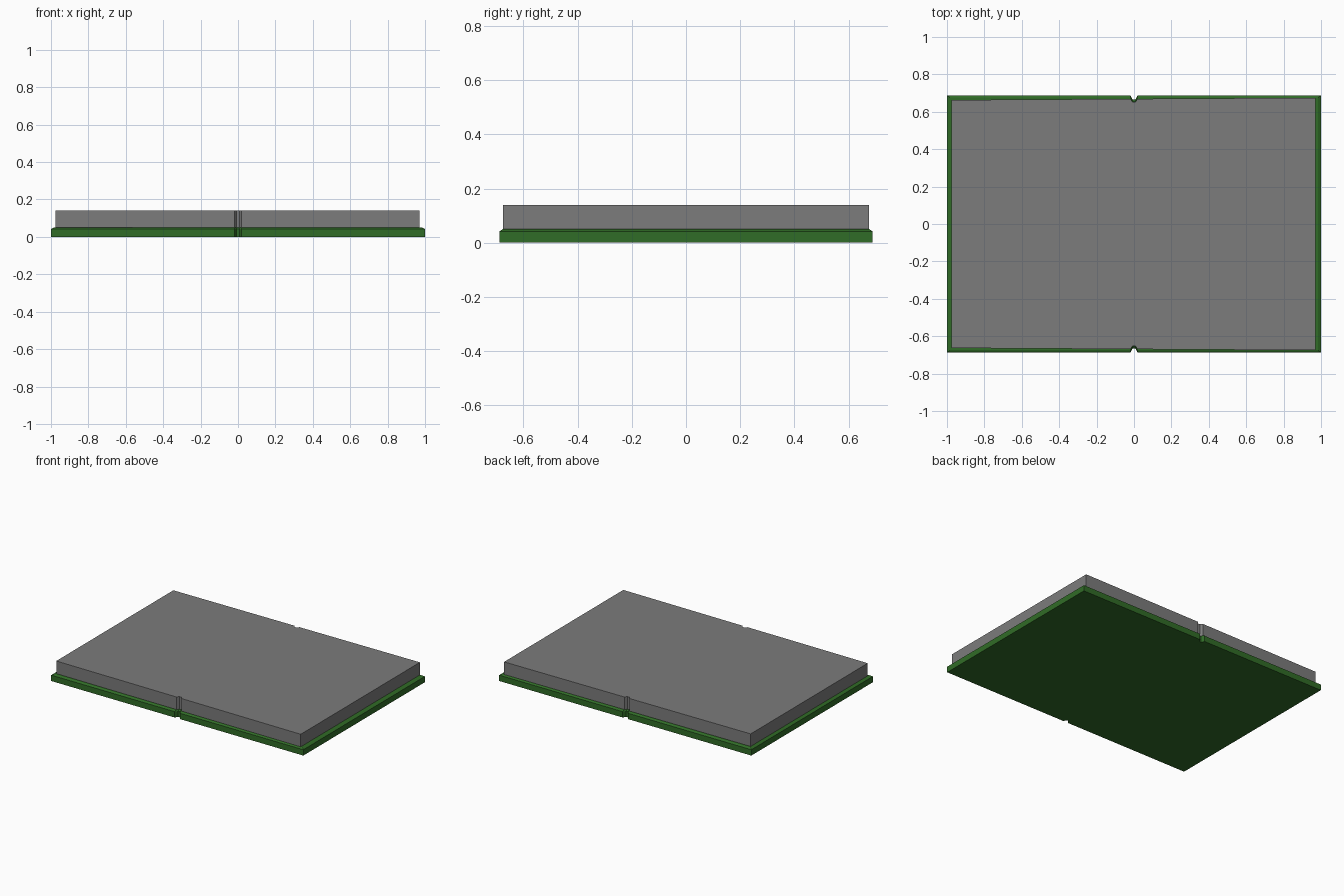
import bpy, bmesh

if "Cube" in bpy.data.objects:
    bpy.data.objects.remove(bpy.data.objects["Cube"])


def material(name, color):
    m = bpy.data.materials.new(name)
    m.diffuse_color = color
    m.use_nodes = True
    m.node_tree.nodes["Principled BSDF"].inputs["Base Color"].default_value = m.diffuse_color
    return m


green = material("dark green", (0.03, 0.15, 0.02, 1.0))
grey = material("translucent grey", (0.2, 0.2, 0.2, 0.8))


def outline(x0, x1, y_left, y_right, w, d):
    """Counter-clockwise plate outline with a small notch mid-front and mid-back."""
    def edge(x):
        return y_left + (y_right - y_left) * (x - x0) / (x1 - x0)
    front = [(x0, -edge(x0))]
    for x, depth in ((-w, 0), (-w * 0.4, d), (w * 0.4, d), (w, 0)):
        front.append((x, -edge(x) + depth))
    front.append((x1, -edge(x1)))
    return front + [(x, -y) for x, y in reversed(front)]


def loft(name, rings, mat):
    """Skin a stack of (outline, z) rings and cap both ends."""
    bm = bmesh.new()
    loops = [[bm.verts.new((x, y, z)) for x, y in pts] for pts, z in rings]
    n = len(loops[0])
    for a, b in zip(loops, loops[1:]):
        for i in range(n):
            j = (i + 1) % n
            bm.faces.new((a[i], a[j], b[j], b[i]))
    bm.faces.new(list(reversed(loops[0])))
    bm.faces.new(loops[-1])
    bmesh.ops.recalc_face_normals(bm, faces=bm.faces)
    me = bpy.data.meshes.new(name)
    bm.to_mesh(me)
    bm.free()
    me.materials.append(mat)
    ob = bpy.data.objects.new(name, me)
    bpy.context.collection.objects.link(ob)
    return ob


# Green base board with a slim chamfer round its top
base = outline(-1.0, 1.0, 0.688, 0.688, 0.02, 0.022)
base_top = outline(-0.985, 0.985, 0.676, 0.676, 0.02, 0.02)
loft("base_board", [(base, 0.0), (base, 0.042), (base_top, 0.05)], green)

# Grey cover block, slightly wider towards the right
cover = outline(-0.977, 0.97, 0.663, 0.675, 0.02, 0.016)
loft("cover_block", [(cover, 0.046), (cover, 0.14)], grey)
